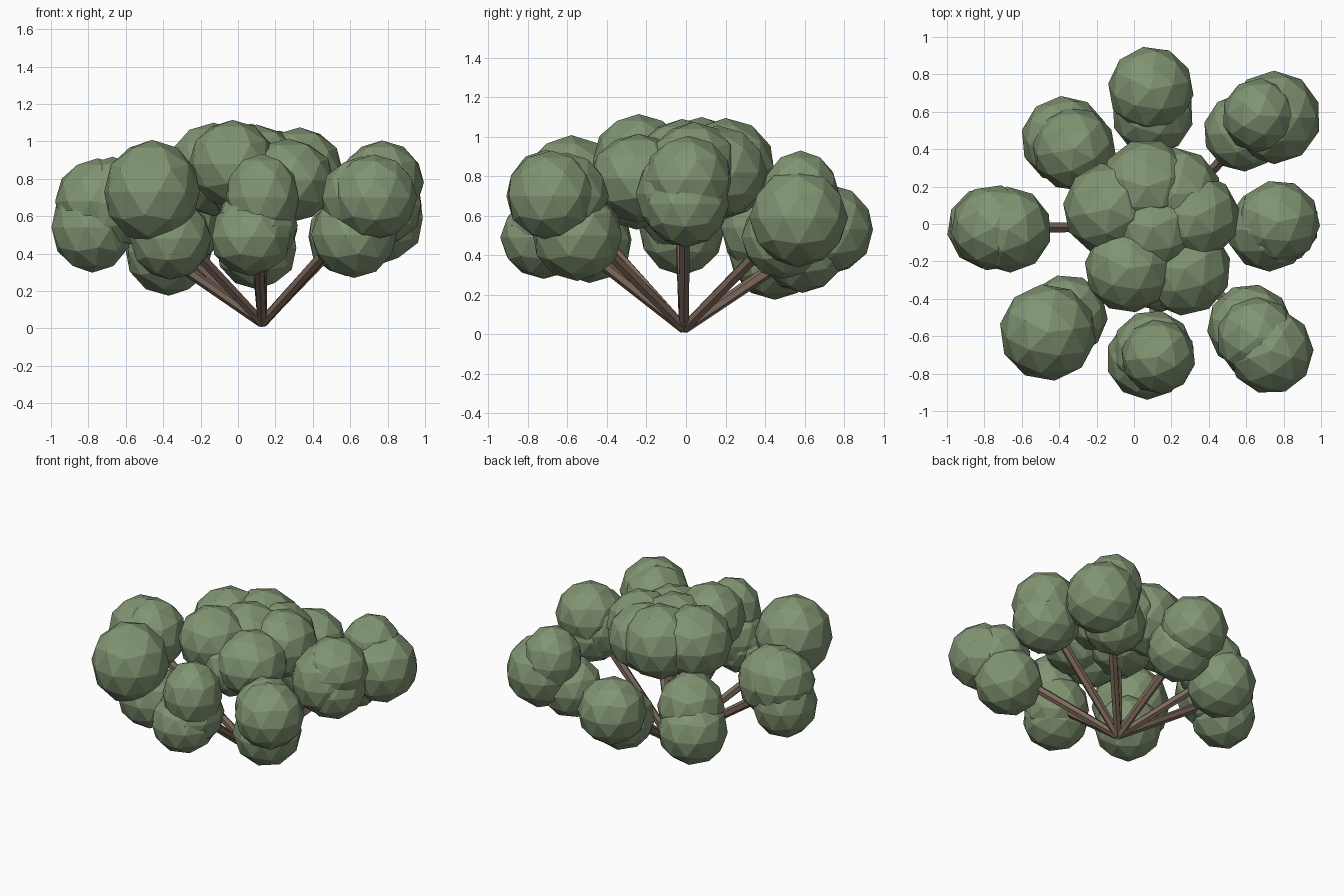
import bpy
import bmesh
import math
import random
from mathutils import Matrix, Vector

random.seed(4)
if "Cube" in bpy.data.objects:
    bpy.data.objects.remove(bpy.data.objects["Cube"])


def make_material(name, colour):
    mat = bpy.data.materials.new(name)
    mat.use_nodes = True
    mat.diffuse_color = (*colour, 1)
    mat.node_tree.nodes["Principled BSDF"].inputs["Base Color"].default_value = (*colour, 1)
    return mat


leaf_green = make_material("leaf green", (0.22, 0.3, 0.17))
bark_brown = make_material("bark brown", (0.2, 0.14, 0.105))


def add_object(name, bm, mat):
    mesh = bpy.data.meshes.new(name)
    bm.to_mesh(mesh)
    bm.free()
    mesh.materials.append(mat)
    obj = bpy.data.objects.new(name, mesh)
    bpy.context.collection.objects.link(obj)
    return obj


def foliage(name, blobs):
    """Cluster of faceted balls, each given as x, y, z, radius, height ratio."""
    bm = bmesh.new()
    for x, y, z, radius, tall in blobs:
        spin = Matrix.Rotation(random.uniform(0, math.tau), 4, "Z")
        stretch = Matrix.Diagonal((1, 1, tall, 1))
        bmesh.ops.create_icosphere(bm, subdivisions=2, radius=radius,
                                   matrix=Matrix.Translation((x, y, z)) @ stretch @ spin)
    add_object(name + "_foliage", bm, leaf_green)


def branch(name, start, end):
    """Straight six-sided stem, slightly thicker at its tip."""
    axis = end - start
    turn = axis.to_track_quat("Z", "Y").to_matrix().to_4x4()
    bm = bmesh.new()
    bmesh.ops.create_cone(bm, cap_ends=True, segments=6, radius1=0.027, radius2=0.033,
                          depth=axis.length,
                          matrix=Matrix.Translation((start + end) / 2) @ turn)
    add_object(name + "_branch", bm, bark_brown)


# Leaf clumps: a ring of eight around a taller crown
clumps = {
    "left": [(.77, .01, .78, .225, 1), (.72, -.03, .71, .225, 1.1), (.77, .0, .66, .22, 1)],
    "front_left": [(.73, -.68, .7, .23, 1), (.62, -.55, .5, .23, 1), (.66, -.61, .7, .22, 1)],
    "front": [(.13, -.71, .7, .2, 1.17), (.07, -.72, .49, .22, .95), (.1, -.68, .55, .22, 1)],
    "front_right": [(-.46, -.58, .73, .26, 1.07), (-.36, -.49, .48, .22, 1)],
    "right": [(-.78, -.02, .54, .22, 1.1), (-.75, -.02, .68, .23, 1),
              (-.67, -.03, .67, .23, 1.08)],
    "back_right": [(-.37, .45, .41, .235, 1), (-.32, .4, .54, .225, 1.1)],
    "back": [(.09, .72, .53, .23, 1), (.1, .59, .43, .22, 1)],
    "back_left": [(.75, .57, .59, .25, 1), (.67, .58, .7, .2, 1.15), (.58, .49, .49, .21, 1)],
    "crown": [(-.03, -.24, .88, .235, 1), (-.13, .08, .85, .25, 1), (.07, .2, .84, .255, 1),
              (.33, .04, .84, .235, 1), (.27, -.24, .79, .25, .9), (.22, .16, .82, .25, .95),
              (.1, -.02, .81, .28, 1), (.14, -.25, .75, .22, 1)],
}
base = Vector((.13, -.01, .03))
for name, blobs in clumps.items():
    foliage(name, blobs)
    # Stem runs to the middle of its clump
    middle = sum((Vector(b[:3]) for b in blobs), Vector()) / len(blobs)
    branch(name, base, middle)
